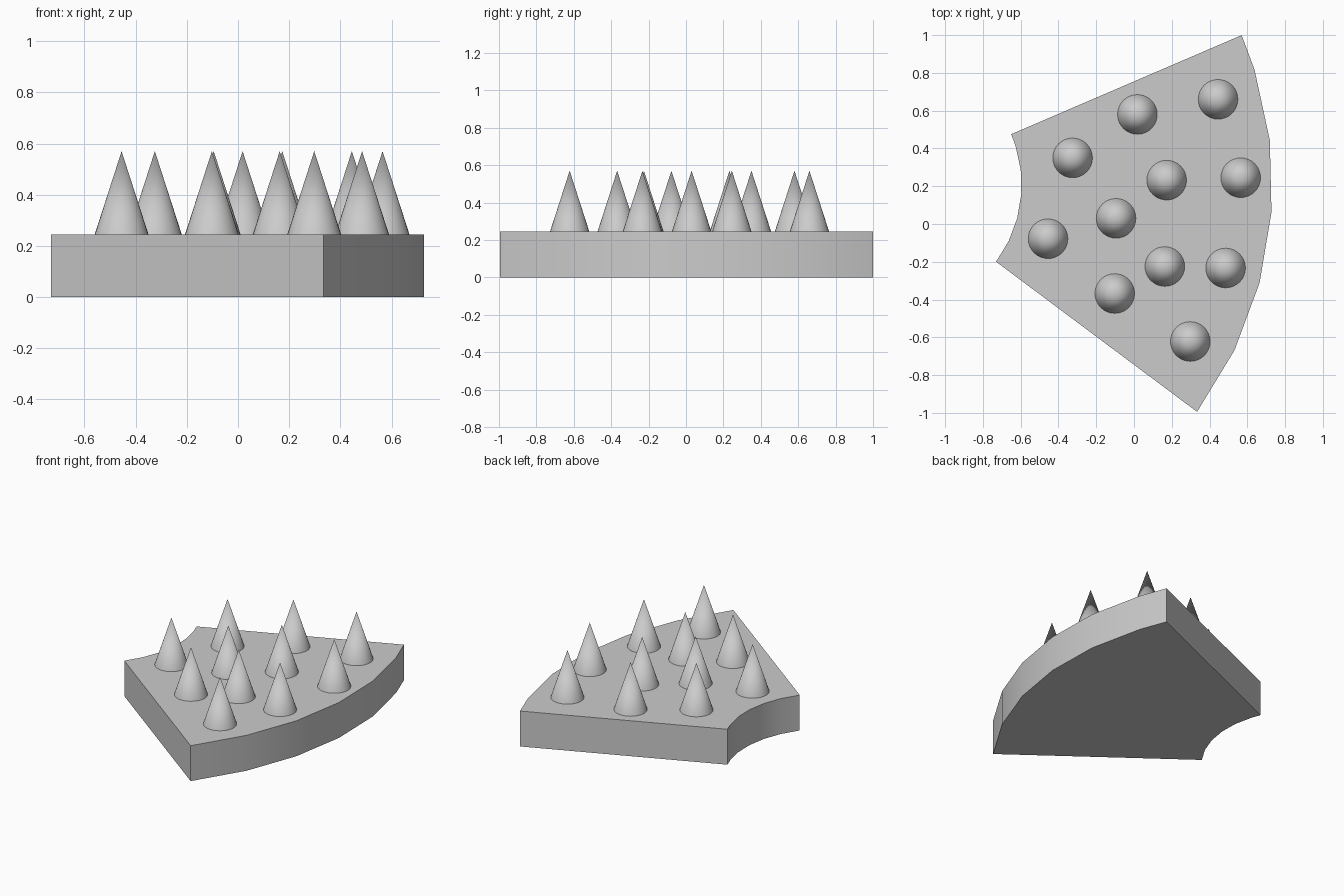
import bpy, bmesh
from math import radians, cos, sin

if "Cube" in bpy.data.objects:
    bpy.data.objects.remove(bpy.data.objects["Cube"])

PLATE_H, TIP_Z, SPIKE_R = 0.245, 0.57, 0.105
CX, CY = -1.275, 0.207            # centre of the ring the plate is cut from
R_IN, R_OUT = 0.68, 2.008
ANGLES = [radians(a) for a in (-36.75, -25.85, -14.95, -4.1, 6.75, 17.7, 23.25)]


def arc(r, angles):
    return [(CX + r * cos(a), CY + r * sin(a), 0) for a in angles]


def smooth(obj):
    bpy.ops.object.select_all(action='DESELECT')
    obj.select_set(True)
    bpy.context.view_layer.objects.active = obj
    bpy.ops.object.shade_smooth_by_angle(angle=radians(30))


# Plate: ring sector extruded upward
bm = bmesh.new()
outline = arc(R_OUT, ANGLES) + arc(R_IN, ANGLES[::-1])
face = bm.faces.new([bm.verts.new(p) for p in outline])
ext = bmesh.ops.extrude_face_region(bm, geom=[face], use_keep_orig=True)
top = [v for v in ext["geom"] if isinstance(v, bmesh.types.BMVert)]
bmesh.ops.translate(bm, verts=top, vec=(0, 0, PLATE_H))
bmesh.ops.recalc_face_normals(bm, faces=bm.faces)
mesh = bpy.data.meshes.new("plate")
bm.to_mesh(mesh)
bm.free()
plate = bpy.data.objects.new("plate", mesh)
bpy.context.collection.objects.link(plate)
smooth(plate)

# Spikes: scattered cones standing on the plate
SPOTS = [(0.445, 0.66), (0.018, 0.58), (-0.325, 0.35), (0.173, 0.232),
         (0.565, 0.245), (-0.095, 0.03), (-0.455, -0.078), (0.163, -0.225),
         (0.485, -0.233), (-0.102, -0.368), (0.298, -0.622)]
for i, (x, y) in enumerate(SPOTS, 1):
    bpy.ops.mesh.primitive_cone_add(vertices=32, radius1=SPIKE_R, radius2=0,
                                    depth=TIP_Z - PLATE_H,
                                    location=(x, y, (TIP_Z + PLATE_H) / 2))
    spike = bpy.context.object
    spike.name = f"spike_{i}"
    smooth(spike)
